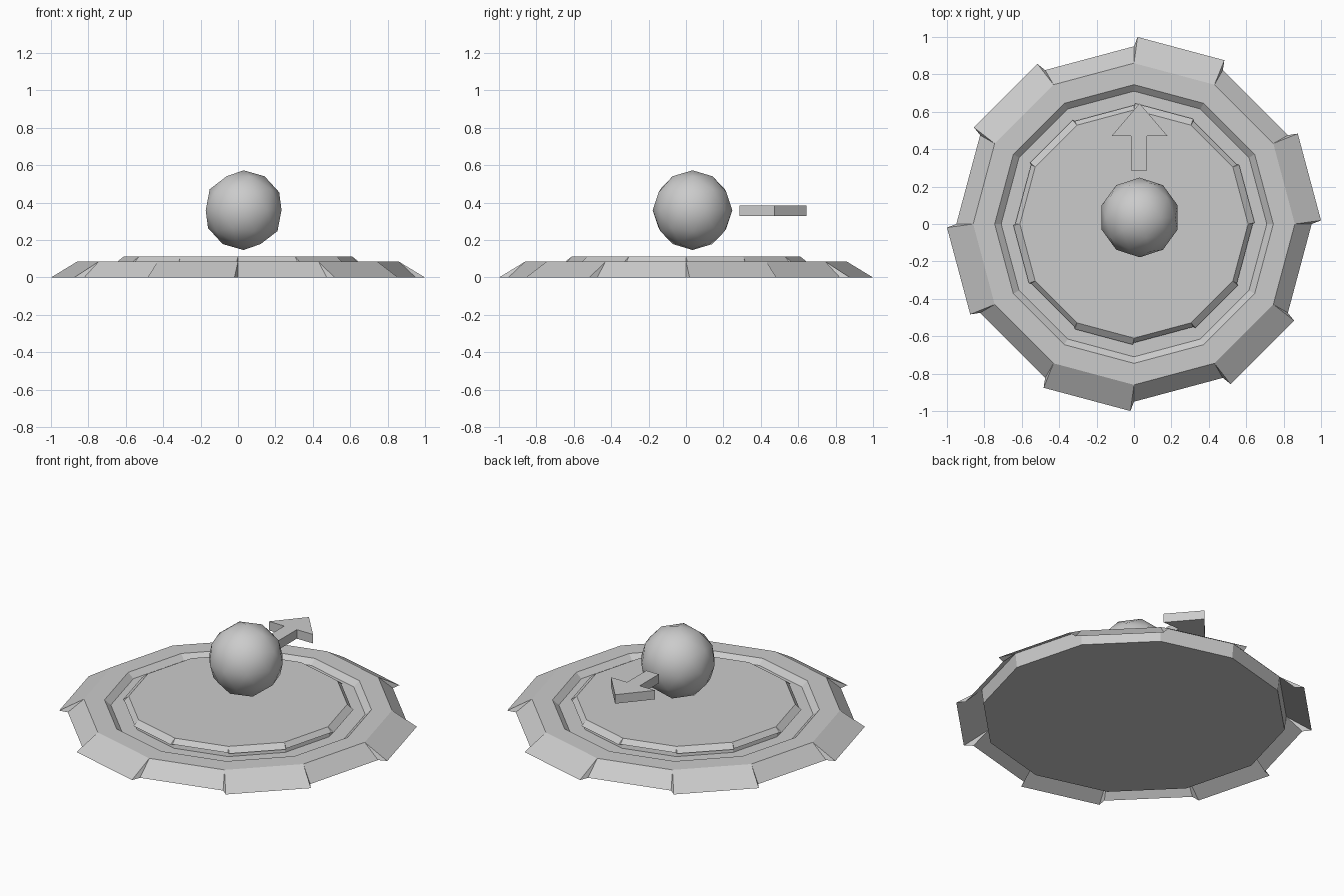
import bpy, bmesh, math
from mathutils import Vector

if "Cube" in bpy.data.objects:
    bpy.data.objects.remove(bpy.data.objects["Cube"])

grey = bpy.data.materials.new("plain_grey")
grey.diffuse_color = (0.6, 0.6, 0.6, 1)
grey.use_nodes = True
grey.node_tree.nodes["Principled BSDF"].inputs["Base Color"].default_value = grey.diffuse_color
SIDES = 12


def finish(name, bm, smooth=None):
    me = bpy.data.meshes.new(name)
    bm.to_mesh(me)
    bm.free()
    ob = bpy.data.objects.new(name, me)
    bpy.context.collection.objects.link(ob)
    me.materials.append(grey)
    if smooth:
        bpy.ops.object.select_all(action='DESELECT')
        ob.select_set(True)
        bpy.context.view_layer.objects.active = ob
        bpy.ops.object.shade_smooth_by_angle(angle=math.radians(smooth))
    return ob


def polar(r, deg, z):
    a = math.radians(deg)
    return Vector((r * math.cos(a), r * math.sin(a), z))


def lathe(name, profile, smooth=None):
    """Twelve-sided turned solid; the first and last rings are capped."""
    bm = bmesh.new()
    rings = [[bm.verts.new(polar(r, i * 30, z)) for i in range(SIDES)] for r, z in profile]
    for a, b in zip(rings, rings[1:]):
        for i in range(SIDES):
            j = (i + 1) % SIDES
            bm.faces.new((a[i], a[j], b[j], b[i]))
    bm.faces.new(rings[0][::-1])
    bm.faces.new(rings[-1])
    return finish(name, bm, smooth)


def flaps(name, inner, z_top, long_r, short_r, z_low, turn):
    """Sloping flaps, long and short in turn; the long ones have closed sides."""
    bm = bmesh.new()
    for i in range(SIDES):
        a, b = i * 30, i * 30 + 30
        long_flap = i % 2 == 0
        r, t = (long_r, turn) if long_flap else (short_r, 0)
        p = [polar(inner, a, z_top), polar(r, a + t, z_low),
             polar(r, b - t, z_low), polar(inner, b, z_top)]
        bm.faces.new([bm.verts.new(v) for v in p])
        if long_flap:
            for top, low, deg in ((p[0], p[1], a), (p[3], p[2], b)):
                tri = [bm.verts.new(v) for v in (top, polar(short_r, deg, z_low), low)]
                bm.faces.new(tri if deg == a else tri[::-1])
    return finish(name, bm)


def prism(name, outline, z0, z1):
    bm = bmesh.new()
    low = [bm.verts.new((x, y, z0)) for x, y in outline]
    top = [bm.verts.new((x, y, z1)) for x, y in outline]
    n = len(outline)
    bm.faces.new(low[::-1])
    bm.faces.new(top)
    for i in range(n):
        j = (i + 1) % n
        bm.faces.new((low[i], low[j], top[j], top[i]))
    return finish(name, bm)


# Base plate with a shallow groove around the raised centre
lathe("base_plate", [(0.85, 0), (0.86, 0.085), (0.745, 0.085), (0.71, 0.055),
                     (0.62, 0.055), (0.61, 0.113)])

# Skirt of flaps around the base, and the small lip around the centre
flaps("base_flaps", 0.86, 0.085, 1.0, 0.95, 0.0, 1.1)
flaps("centre_lip", 0.61, 0.113, 0.645, 0.635, 0.085, 0.6)

# Floating ball
bm = bmesh.new()
bmesh.ops.create_icosphere(bm, subdivisions=2, radius=0.213)
bmesh.ops.translate(bm, verts=bm.verts, vec=(0.03, 0.035, 0.36))
finish("ball", bm, 60)

# Direction arrow
prism("arrow_shaft", [(-0.015, 0.285), (0.07, 0.285), (0.07, 0.47), (-0.015, 0.47)], 0.33, 0.385)
prism("arrow_head", [(-0.12, 0.47), (0.18, 0.47), (0.03, 0.645)], 0.33, 0.385)
